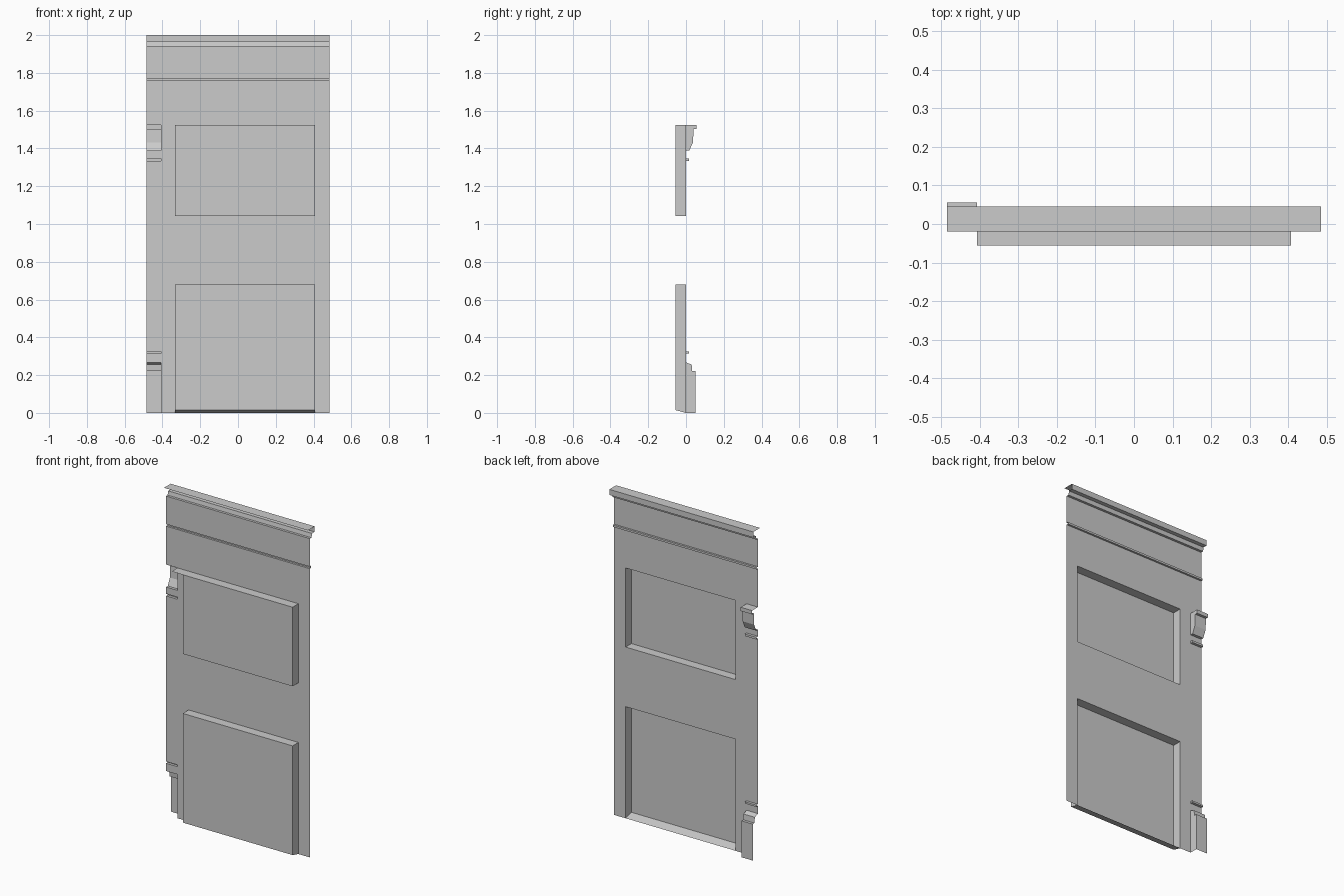
import bpy

if "Cube" in bpy.data.objects:
    bpy.data.objects.remove(bpy.data.objects["Cube"])

LEFT, EDGE, WIN, JAMB, RIGHT = -0.485, -0.408, -0.333, 0.407, 0.485
DEPTH = -0.056


def make(name, faces):
    """Mesh object from a list of polygons, sharing coincident corners."""
    index, polys = {}, []
    for f in faces:
        polys.append([index.setdefault(tuple(round(c, 5) for c in v), len(index)) for v in f])
    me = bpy.data.meshes.new(name)
    me.from_pydata(list(index), [], polys)
    me.update()
    ob = bpy.data.objects.new(name, me)
    bpy.context.collection.objects.link(ob)
    return ob


def strip(profile, x0, x1):
    """Sweep a (y, z) profile, listed top to bottom, from x0 to x1."""
    return [[(x0, *a), (x1, *a), (x1, *b), (x0, *b)] for a, b in zip(profile, profile[1:])]


def cap(profile, x, flip=False):
    pts = [(x, y, z) for y, z in profile]
    return [pts[::-1] if flip else pts]


def band(top, bottom, out):
    """Small square moulding standing out from the wall."""
    return [(0, top), (out, top), (out, bottom), (0, bottom)]


# Cornice and frieze across the full width
cornice = [(-0.02, 2.0), (0.045, 2.0), (0.045, 1.966), (0.02, 1.966), (0.015, 1.942), (0, 1.942)]
make("cornice_and_frieze", strip(cornice + band(1.771, 1.759, 0.012) + [(0, 1.525)], LEFT, RIGHT))

# Pilaster: bracket, necking bands and stepped base, open at the outer side
bracket = [(0, 1.525), (0.056, 1.525), (0.056, 1.502), (0.04, 1.502),
           (0.037, 1.432), (0.017, 1.388), (0, 1.388)]
upper_band = band(1.347, 1.334, 0.016)
lower_band = band(0.325, 0.314, 0.016)
base = [(0, 0.267), (0.03, 0.256), (0.033, 0.222), (0.05, 0.222), (0.05, 0), (0, 0)]
faces = strip(bracket + upper_band + lower_band + base[:-1], LEFT, EDGE)
for part in (bracket, upper_band, lower_band, base):
    faces += cap(part, EDGE, flip=True)
make("pilaster", faces)

# Flat wall around the two openings
wall = []
for z1, z0 in ((1.525, 1.043), (1.043, 0.68), (0.68, 0)):
    wall += strip([(0, z1), (0, z0)], EDGE, WIN)
    wall += strip([(0, z1), (0, z0)], JAMB, RIGHT)
wall += strip([(0, 1.043), (0, 0.68)], WIN, JAMB)
make("wall", wall)

# Recessed panels, the lower one with a sloping sill
for name, top, sill, bottom in (("upper_recess", 1.525, 1.043, 1.043), ("lower_recess", 0.68, 0.015, 0)):
    prof = [(0, top), (DEPTH, top), (DEPTH, sill), (0, bottom)]
    make(name, strip(prof, WIN, JAMB) + cap(prof, WIN) + cap(prof, JAMB, flip=True))

# Upper soffit runs on behind the wall to the pilaster
make("soffit_extension", strip([(0, 1.525), (DEPTH, 1.525)], EDGE, WIN))
